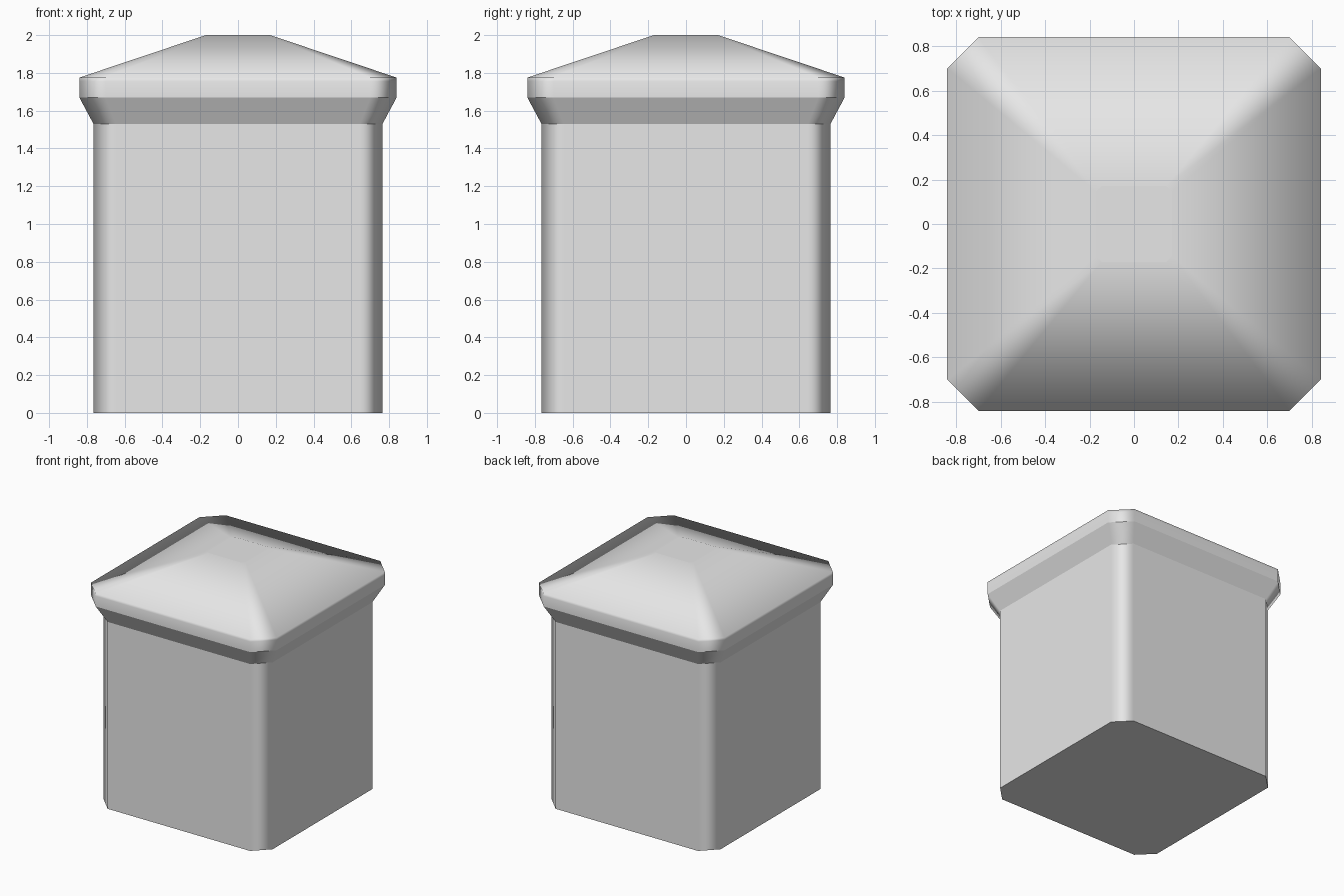
import bpy
from mathutils import Vector

cube = bpy.data.objects.get("Cube")
if cube:
    bpy.data.objects.remove(cube, do_unlink=True)

grey = bpy.data.materials.new("light_grey")
grey.use_nodes = True
grey.diffuse_color = (0.8, 0.8, 0.8, 1)
grey.node_tree.nodes["Principled BSDF"].inputs["Base Color"].default_value = (0.8, 0.8, 0.8, 1)


def octagon(half, cut, z):
    """Square ring with cut corners; pairs of points share one side."""
    a = half - cut
    return [(half, -a, z), (half, a, z), (a, half, z), (-a, half, z),
            (-half, a, z), (-half, -a, z), (-a, -half, z), (a, -half, z)]


SIDES = [Vector(d) for d in ((1, 0, 0), (0, 1, 0), (-1, 0, 0), (0, -1, 0))]
UP = Vector((0, 0, 1))


def build(name, bands, cap=None):
    """Each band runs between two rings (half, cut, z, upward lean of normal).
    Normals follow the wide sides, so only the cut corners look rounded."""
    verts, faces, normals = [], [], []

    def add_ring(half, cut, z):
        verts.extend(octagon(half, cut, z))
        return len(verts) - 8

    def normal(i, lean):
        return (SIDES[(i % 8) // 2] + UP * lean).normalized()

    for low, high in bands:
        a, b = add_ring(*low[:3]), add_ring(*high[:3])
        for i in range(8):
            j = (i + 1) % 8
            faces.append((a + i, a + j, b + j, b + i))
            normals += [normal(i, low[3]), normal(j, low[3]),
                        normal(j, high[3]), normal(i, high[3])]
    if cap:
        ring, direction = cap
        s = add_ring(*ring[:3])
        loop = list(range(s, s + 8))
        faces.append(loop if direction > 0 else loop[::-1])
        normals += [UP * direction] * 8
    mesh = bpy.data.meshes.new(name)
    mesh.from_pydata(verts, [], faces)
    mesh.polygons.foreach_set("use_smooth", [True] * len(faces))
    mesh.normals_split_custom_set(normals)
    mesh.materials.append(grey)
    obj = bpy.data.objects.new(name, mesh)
    bpy.context.collection.objects.link(obj)
    return obj


# Post shaft with closed base
base = (0.765, 0.12, 0, 0)
build("post_shaft", [(base, (0.765, 0.12, 1.53, 0))], (base, -1))

# Flared collar under the cap
build("flared_collar", [((0.765, 0.12, 1.53, -0.53), (0.84, 0.14, 1.67, -0.53))])

# Cap: upright rim, soft upper edge and hipped roof with flat top
rim_low = (0.84, 0.14, 1.67, 0)
rim_mid = (0.84, 0.14, 1.755, 0.15)
eave = (0.84, 0.14, 1.775, 0.75)
peak = (0.17, 0.025, 2.0, 20)
build("post_cap", [(rim_low, rim_mid), (rim_mid, eave), (eave, peak)], (peak, 1))
